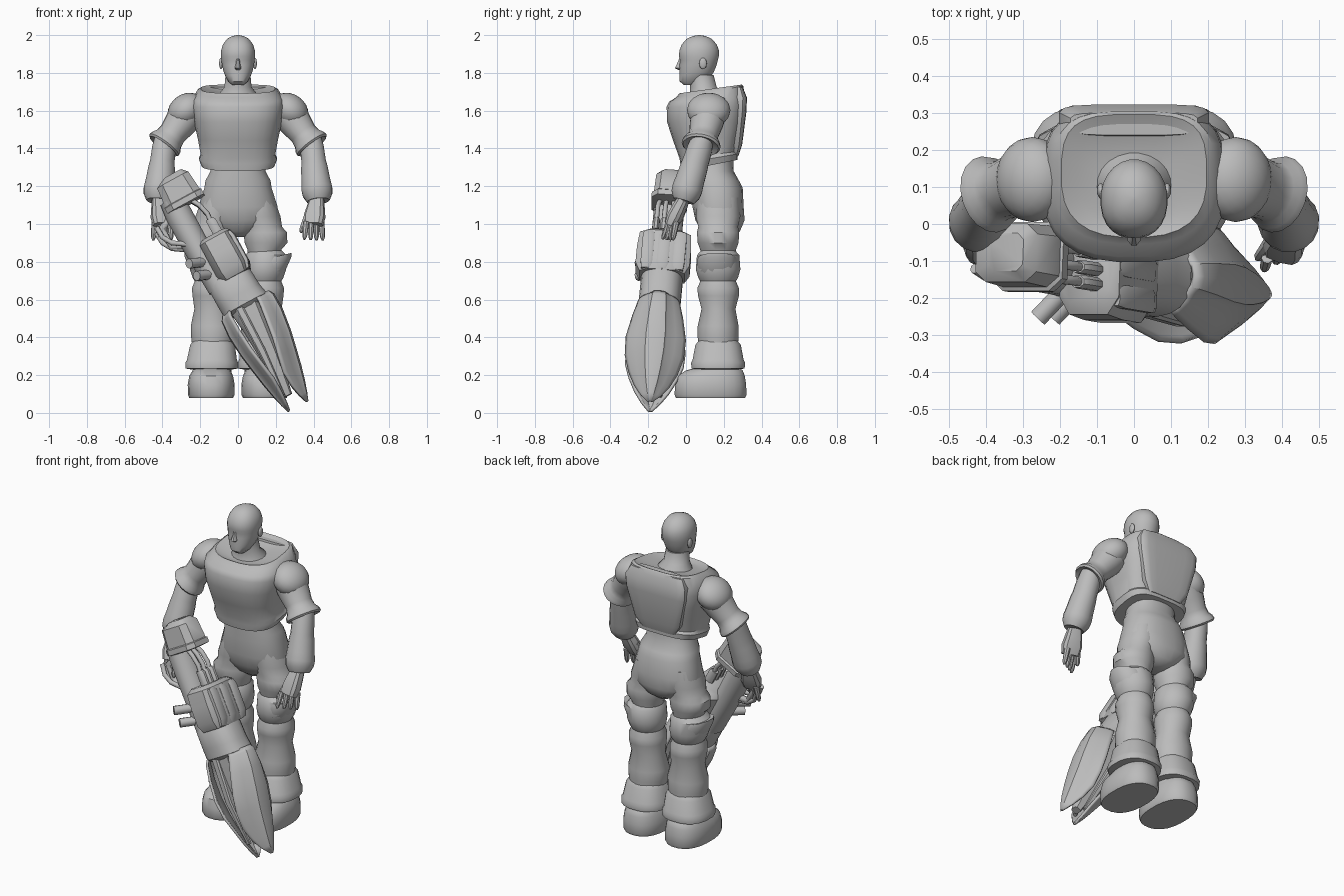
import bpy, bmesh, math
from mathutils import Vector, Matrix

grey = bpy.data.materials.new("plain grey")
grey.diffuse_color = (0.5, 0.5, 0.5, 1)
I = Matrix.Identity(4)


def finish(name, bm, mirror=False):
    bmesh.ops.recalc_face_normals(bm, faces=bm.faces)
    me = bpy.data.meshes.new(name)
    bm.to_mesh(me)
    bm.free()
    me.materials.append(grey)
    ob = bpy.data.objects.new(name, me)
    bpy.context.collection.objects.link(ob)
    if mirror:
        ob.modifiers.new("Mirror", 'MIRROR').use_mirror_merge = False
    return ob


def loft(name, rings, seg=20, p=(2, 2), m=I, mirror=False):
    """rings: (cx, cy, z, rx, ry[, y tilt[, x tilt]]); p = squareness of the -y and +y halves"""
    bm, loops = bmesh.new(), []
    k = 1 / math.cos(math.pi / seg)
    for cx, cy, z, rx, ry, *tilt in rings:
        ty, tx = (tilt + [0, 0])[:2]
        loop = []
        for i in range(seg):
            a = 2 * math.pi * (i + .5) / seg
            c, s = math.cos(a), math.sin(a)
            e = 2 / (p[1] if s > 0 else p[0])
            x = k * rx * math.copysign(abs(c) ** e, c)
            y = k * ry * math.copysign(abs(s) ** e, s)
            loop.append(bm.verts.new(m @ Vector((cx + x, cy + y, z + ty * y + tx * x))))
        loops.append(loop)
    for a, b in zip(loops, loops[1:]):
        for i in range(seg):
            j = (i + 1) % seg
            bm.faces.new((a[i], a[j], b[j], b[i]))
    bm.faces.new(loops[0])
    bm.faces.new(loops[-1])
    return finish(name, bm, mirror)


def along(p0, p1):
    """frame at p0 with local z toward p1"""
    d = Vector(p1) - Vector(p0)
    return Matrix.Translation(p0) @ d.to_track_quat('Z', 'Y').to_matrix().to_4x4()


def limb(name, p0, p1, radii, seg=16, p=(2, 2), mirror=False):
    """radii: (distance, rx, ry) along the line p0-p1"""
    return loft(name, [(0, 0, t, rx, ry) for t, rx, ry in radii], seg, p, along(p0, p1), mirror)


def ball(name, c, r, mirror=False, tilt=0):
    bm = bmesh.new()
    mat = Matrix.Translation(c) @ Matrix.Rotation(tilt, 4, 'Y') @ Matrix.Diagonal((*r, 1))
    bmesh.ops.create_uvsphere(bm, u_segments=20, v_segments=12, radius=1, matrix=mat)
    return finish(name, bm, mirror)


def tube(name, pts, r):
    cu = bpy.data.curves.new(name, 'CURVE')
    cu.dimensions, cu.bevel_depth, cu.bevel_resolution, cu.use_fill_caps = '3D', r, 2, True
    sp = cu.splines.new('POLY')
    sp.points.add(len(pts) - 1)
    for q, v in zip(sp.points, pts):
        q.co = (*v, 1)
    cu.materials.append(grey)
    ob = bpy.data.objects.new(name, cu)
    bpy.context.collection.objects.link(ob)


# Head with brow, nose, ears and neck
loft("head", [(0, .02, 1.735, .03, .03), (0, .035, 1.755, .052, .068), (0, .05, 1.785, .068, .085),
              (0, .057, 1.805, .076, .09), (0, .064, 1.84, .084, .098), (0, .069, 1.868, .088, .1),
              (0, .068, 1.888, .09, .106), (0, .07, 1.92, .089, .104), (0, .07, 1.95, .08, .093),
              (0, .07, 1.98, .058, .067), (0, .07, 1.995, .03, .034), (0, .07, 2.0, .006, .006)],
     24, (2.3, 2))
loft("nose", [(0, -.03, 1.815, .01, .01), (0, -.036, 1.825, .017, .022),
              (0, -.03, 1.85, .011, .017), (0, -.024, 1.885, .007, .008)], 8)
ball("ear", (.09, .09, 1.85), (.01, .02, .03), True)
loft("neck", [(0, .11, 1.6, .12, .12), (0, .11, 1.69, .1, .09), (0, .092, 1.725, .072, .07),
              (0, .08, 1.79, .066, .066)])

# Armoured torso with tilted collar and closed shoulders
loft("torso", [(0, .125, 1.31, .16, .11, .2), (0, .125, 1.31, .192, .148, .2), (0, .122, 1.345, .206, .152, .17),
               (0, .115, 1.365, .196, .149, .12), (0, .108, 1.45, .212, .176, .05), (0, .102, 1.54, .232, .202),
               (0, .106, 1.62, .245, .208), (0, .112, 1.66, .24, .2, .06), (0, .125, 1.7, .215, .178, .17),
               (0, .13, 1.715, .195, .165, .14), (0, .125, 1.70, .15, .135, .15), (0, .11, 1.69, .09, .09, .1)],
     28, (2.6, 3.4))
loft("back_plate", [(0, .255, 1.36, .11, .022), (0, .262, 1.42, .15, .035), (0, .275, 1.6, .195, .045),
                    (0, .277, 1.67, .2, .045), (0, .27, 1.725, .17, .03)], 16, (4, 5))

# Waist and pelvis
loft("pelvis", [(0, .14, 1.35, .14, .11), (0, .14, 1.28, .145, .112), (0, .155, 1.23, .172, .125),
                (0, .165, 1.19, .178, .135), (0, .17, 1.09, .21, .135), (0, .18, 1.02, .195, .13),
                (0, .185, .96, .11, .10), (0, .185, .93, .04, .06)], 24, (2.3, 2.3))

# Legs, cuffs and boots
loft("thigh", [(.11, .17, 1.14, .08, .11), (.12, .17, 1.04, .105, .118), (.135, .17, .985, .098, .105),
               (.145, .17, .955, .115, .112), (.148, .17, .9, .113, .108), (.14, .17, .865, .09, .095),
               (.14, .17, .82, .085, .09)], mirror=True)
loft("knee", [(.145, .17, .86, .085, .09), (.148, .17, .835, .108, .112), (.145, .17, .76, .11, .118),
              (.14, .17, .715, .1, .105), (.14, .17, .69, .085, .09)], mirror=True)
loft("knee_guard", [(.17, .17, .69, .05, .07, 0, .2), (.165, .165, .74, .088, .10, 0, .2),
                    (.175, .165, .80, .108, .105, 0, .25), (.175, .165, .82, .108, .10, 0, .25),
                    (.15, .165, .81, .085, .08, 0, .2)], 12, mirror=True)
loft("shin", [(.14, .17, .72, .08, .085), (.14, .17, .66, .104, .11), (.138, .172, .62, .103, .108),
              (.135, .172, .55, .096, .09), (.133, .17, .46, .117, .108), (.133, .17, .40, .115, .108),
              (.135, .17, .36, .108, .105), (.135, .17, .2, .10, .105)], mirror=True)
loft("ankle_cuff", [(.135, .17, .385, .10, .10), (.135, .17, .36, .118, .12), (.138, .17, .28, .132, .135),
                    (.139, .17, .265, .14, .143), (.139, .17, .235, .138, .14), (.139, .17, .23, .11, .11)],
     20, (2.4, 2.4), mirror=True)
loft("boot", [(.142, .13, .08, .116, .183), (.142, .13, .095, .123, .19), (.142, .13, .15, .124, .188),
              (.142, .133, .195, .116, .178), (.14, .15, .225, .10, .15), (.14, .17, .24, .09, .11)],
     24, (2.4, 2.4), mirror=True)

# Arms: shoulder, flared sleeve, gauntlet and hand
ball("shoulder", (.275, .12, 1.602), (.105, .115, .085), True, .65)
E, W = (.39, .08, 1.42), (.425, -.014, 1.12)
limb("upper_arm", (.27, .12, 1.58), E, [(0, .09, .09), (.06, .088, .085), (.13, .078, .072), (.165, .082, .078),
     (.185, .098, .09), (.205, .104, .094), (.215, .095, .085), (.2, .06, .06)], 18, mirror=True)
limb("forearm", E, W, [(-.04, .055, .055), (.02, .062, .066), (.1, .064, .07), (.13, .07, .073), (.2, .076, .076),
     (.245, .082, .08), (.28, .078, .076), (.315, .06, .055), (.31, .04, .04)], 16, mirror=True)
limb("palm", (.418, -.014, 1.13), (.40, -.075, 1.0), [(0, .036, .03), (.05, .045, .035), (.1, .054, .038),
     (.15, .048, .03)], 10, (3, 3), True)
for i in range(4):
    a, b = (.36 + .027 * i, -.09 + .013 * i, 1.01), (.352 + .032 * i, -.122 + .018 * i, .925 - .012 * (i in (1, 2)))
    limb("finger", a, b, [(0, .015, .016), (.05, .014, .014), (.08, .012, .012), (.098, .006, .006)], 8, mirror=True)
limb("thumb", (.375, -.04, 1.06), (.332, -.095, .955), [(0, .02, .02), (.06, .016, .016), (.11, .013, .013),
     (.125, .006, .006)], 8, mirror=True)

# Weapon frame: local x = outward side, local y = width, local z = toward the tip
d = Vector((.478, -.082, -.873)).normalized()
n = Vector((.877, 0, .48)).normalized()
G = Matrix.Translation((-.31, -.08, 1.22)) @ Matrix((n, n.cross(d), d)).transposed().to_4x4()
SQ = (4, 4)
loft("weapon_stock", [(-.01, 0, -.055, .05, .05), (-.025, 0, -.025, .09, .076), (-.025, 0, .085, .10, .08),
                      (-.025, 0, .09, .106, .09), (-.025, 0, .12, .106, .09), (-.025, 0, .125, .08, .07)],
     8, SQ, G)
loft("weapon_barrel", [(-.08, 0, .06, .066, .075), (-.085, 0, .15, .072, .08), (-.085, 0, .36, .07, .08),
                       (-.075, 0, .6, .07, .09)], 16, m=G)
loft("weapon_housing", [(.025, 0, .335, .07, .10), (.025, 0, .355, .088, .13), (.026, 0, .44, .09, .138),
                        (.026, 0, .54, .09, .138), (.025, 0, .585, .08, .115)], 8, SQ, G)
for y in (-.085, 0, .085):
    loft("housing_rib", [(.105, y, .36, .012, .025), (.112, y, .39, .014, .03), (.112, y, .54, .014, .03),
                         (.10, y, .58, .01, .025)], 8, SQ, G)
loft("weapon_collar", [(-.012, 0, .55, .11, .09), (-.015, 0, .58, .122, .11), (-.012, 0, .68, .125, .11),
                       (-.005, 0, .74, .13, .11), (0, 0, .77, .09, .08)], 20, (2.5, 2.5), G)

# Hoses and fittings between stock and housing
for y in (-.055, -.015, .03):
    tube("hose", [G @ Vector(v) for v in ((.0, y * .8, .1), (.035, y, .16), (.05, y, .22), (.045, y, .28),
                                           (.04, y, .36))], .013)
    loft("hose_fitting", [(.045, y, .25, .02, .016), (.05, y, .265, .026, .018), (.05, y, .34, .026, .018)], 8, m=G)

# Short side tubes and hand guard
for x, z in ((0, .80), (.04, .735)):
    limb("side_tube", (-.16 + x, -.15, z), (-.26 + x, -.255, z - .01), [(0, .025, .025), (.144, .025, .025)], 10)
for dy, dz in ((0, 0), (-.05, .03)):
    tube("hand_guard", [(-.43, -.07 + dy, .95 + dz), (-.40, -.09 + dy, .90 + dz), (-.35, -.10 + dy, .87 + dz),
                        (-.24, -.11 + dy, .86 + dz)], .014)
tube("grip", [G @ Vector(v) for v in ((-.12, 0, .14), (-.2, 0, .17), (-.2, 0, .28), (-.12, 0, .32))], .02)

# Two leaf-shaped blade shells, split around a tapered core
U = (-1, -.9, -.65, -.36, -.3, 0, .3, .36, .65, .9, 1)
LEAF = ((.735, .09, .128), (.76, .105, .142), (.85, .13, .142), (.97, .155, .126), (1.07, .152, .105),
        (1.16, .125, .085), (1.24, .088, .066), (1.30, .048, .05), (1.345, .008, .036))


def blade(name, side, lean, depth):
    bm, rows = bmesh.new(), []
    for t, w, h in LEAF:
        f = min(1, w / .12)
        rows.append([bm.verts.new(G @ Vector((side * (h + lean * (t - .735) - f * depth * u * u
                    + (.01 * f if abs(u) < .32 else 0)), u * w, t))) for u in U])
    for a, b in zip(rows, rows[1:]):
        for i in range(len(U) - 1):
            bm.faces.new((a[i], a[i + 1], b[i + 1], b[i]))
    ob = finish(name, bm)
    so = ob.modifiers.new("Thickness", 'SOLIDIFY')
    so.thickness, so.offset = .014, 0


blade("upper_blade", 1, 0, .085)
blade("lower_blade", -1, .06, .05)
loft("blade_core", [(-.005, 0, .70, .09, .09), (-.01, 0, .85, .07, .085), (-.02, 0, 1.05, .05, .07),
                    (-.035, 0, 1.27, .02, .025)], 8, SQ, G)
for y in (-.075, .075):
    loft("core_rail", [(-.04, y, .7, .022, .025), (-.045, y * 1.25, 1.0, .02, .02), (-.06, y * .6, 1.26, .01, .01)],
         8, SQ, G)

# Smooth shading with sharp creases kept
bpy.ops.object.select_all(action='DESELECT')
for ob in bpy.data.objects:
    if ob.type == 'MESH':
        ob.select_set(True)
        bpy.context.view_layer.objects.active = ob
bpy.ops.object.shade_smooth_by_angle(angle=math.radians(38))
